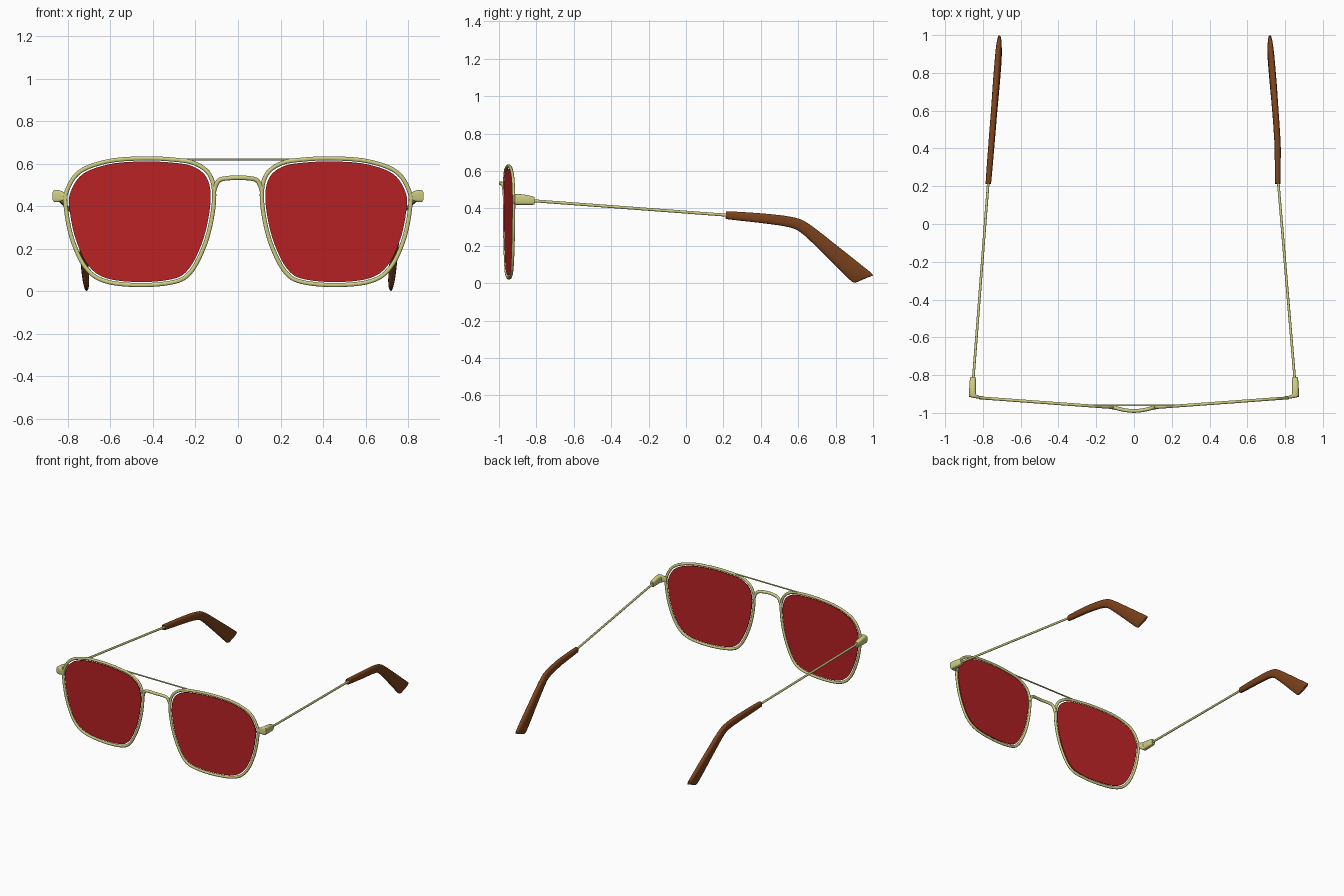
import bpy, bmesh, math
from mathutils import Vector

if "Cube" in bpy.data.objects:
    bpy.data.objects.remove(bpy.data.objects["Cube"])


def material(name, col):
    m = bpy.data.materials.new(name)
    m.diffuse_color = (*col, 1)
    m.use_nodes = True
    m.node_tree.nodes["Principled BSDF"].inputs["Base Color"].default_value = m.diffuse_color
    return m


METAL = material("pale_gold", (0.62, 0.62, 0.23))
RED = material("red_lens", (0.48, 0.016, 0.018))
BROWN = material("brown_tip", (0.2, 0.055, 0.012))


def smooth_path(pts, n, closed=False):
    """Catmull-Rom sampling of tuples of any length."""
    out, k = [], len(pts)
    for i in range(k if closed else k - 1):
        idx = [i - 1, i, i + 1, i + 2]
        a, b, c, d = [pts[j % k] if closed else pts[min(max(j, 0), k - 1)] for j in idx]
        for s in range(n):
            t = s / n
            out.append(tuple(0.5 * (2*q + (r - p)*t + (2*p - 5*q + 4*r - w)*t*t
                                    + (3*q - p - 3*r + w)*t**3)
                             for p, q, r, w in zip(a, b, c, d)))
    if not closed:
        out.append(tuple(pts[-1]))
    return out


def finish(name, bm, mat, angle=40):
    bmesh.ops.recalc_face_normals(bm, faces=bm.faces)
    me = bpy.data.meshes.new(name)
    bm.to_mesh(me)
    bm.free()
    ob = bpy.data.objects.new(name, me)
    bpy.context.collection.objects.link(ob)
    me.materials.append(mat)
    bpy.ops.object.select_all(action='DESELECT')
    ob.select_set(True)
    bpy.context.view_layer.objects.active = ob
    bpy.ops.object.shade_smooth_by_angle(angle=math.radians(angle))
    return ob


def loft(name, sections, mat, sides=20, power=2.0, closed=False):
    """Skin superellipse rings given as (centre, u half axis, v half axis)."""
    bm = bmesh.new()
    rings = []
    for c, u, v in sections:
        ring = []
        for k in range(sides):
            a = 2 * math.pi * (k + 0.5) / sides
            ca, sa = math.cos(a), math.sin(a)
            fu = math.copysign(abs(ca) ** (2 / power), ca)
            fv = math.copysign(abs(sa) ** (2 / power), sa)
            ring.append(bm.verts.new(Vector(c) + Vector(u) * fu + Vector(v) * fv))
        rings.append(ring)
    for i in range(len(rings) if closed else len(rings) - 1):
        r, q = rings[i], rings[(i + 1) % len(rings)]
        for k in range(sides):
            j = (k + 1) % sides
            bm.faces.new((r[k], r[j], q[j], q[k]))
    if not closed:
        bm.faces.new(rings[0])
        bm.faces.new(rings[-1])
    return finish(name, bm, mat)


def wire(name, pts, across, depth, mat, closed=False, normal=(0, 1, 0)):
    """Wire of elliptical section following pts."""
    n, k, secs = Vector(normal), len(pts), []
    for i, p in enumerate(pts):
        a = pts[(i - 1) % k] if closed else pts[max(i - 1, 0)]
        b = pts[(i + 1) % k] if closed else pts[min(i + 1, k - 1)]
        t = (Vector(b) - Vector(a)).normalized()
        u = t.cross(n).normalized()
        secs.append((p, u * across, u.cross(t).normalized() * depth))
    return loft(name, secs, mat, sides=12, closed=closed)


# Rim centre line (x, z) of one eye
RIM = [(0.45, 0.625), (0.31, 0.62), (0.204, 0.602), (0.134, 0.549), (0.112, 0.455),
       (0.129, 0.315), (0.167, 0.192), (0.225, 0.088), (0.30, 0.044), (0.462, 0.029),
       (0.627, 0.048), (0.718, 0.113), (0.78, 0.244), (0.809, 0.385), (0.806, 0.47),
       (0.744, 0.563), (0.61, 0.612)]
outline = smooth_path(RIM, 6, True)


def plane_y(x):
    return -0.98 + 0.073 * abs(x)


# Tip profile: top y, z, bottom y, z, half width
TIP = [(0.222, 0.378, 0.22, 0.347, 0.012), (0.235, 0.384, 0.23, 0.341, 0.015),
       (0.445, 0.37, 0.43, 0.318, 0.0165), (0.585, 0.35, 0.545, 0.30, 0.0165),
       (0.66, 0.315, 0.612, 0.272, 0.017), (0.79, 0.215, 0.714, 0.178, 0.018),
       (0.94, 0.096, 0.83, 0.063, 0.017), (0.998, 0.048, 0.882, 0.012, 0.012),
       (0.985, 0.036, 0.905, 0.002, 0.006)]

for side, s in (("left", -1), ("right", 1)):
    # Rim
    wire(side + "_rim", [(s * x, plane_y(x), z) for x, z in outline],
         0.010, 0.008, METAL, True, (-0.073 * s, 1, 0))

    # Lens: thin plate slightly smaller than the rim
    bm = bmesh.new()
    cx, cz = 0.458, 0.327
    loops = []
    for off in (-0.003, 0.003):
        vs = []
        for x, z in outline:
            lx, lz = cx + (x - cx) * 0.952, cz + (z - cz) * 0.952
            vs.append(bm.verts.new((s * lx, plane_y(lx) + off, lz)))
        bm.faces.new(vs)
        loops.append(vs)
    f, b = loops
    for i in range(len(f)):
        j = (i + 1) % len(f)
        bm.faces.new((f[i], f[j], b[j], b[i]))
    finish(side + "_lens", bm, RED)

    # End piece wrapping from the rim back to the hinge
    ends = [(0.802, -0.92, 0.447, 0, -0.008, 0.019), (0.828, -0.916, 0.447, 0, -0.008, 0.022),
            (0.842, -0.911, 0.448, 0.006, -0.010, 0.028),
            (0.8545, -0.904, 0.448, 0.0185, -0.011, 0.029),
            (0.8545, -0.87, 0.447, 0.018, 0, 0.028), (0.853, -0.82, 0.442, 0.016, 0, 0.023),
            (0.853, -0.81, 0.441, 0.013, 0, 0.019)]
    loft(side + "_end_piece",
         [((s * x, y, z), (s * ux, uy, 0), (0, 0, h)) for x, y, z, ux, uy, h in ends],
         METAL, power=3.5)

    # Temple wire
    tx = 0.77 if s < 0 else 0.762
    wire(side + "_temple", [(s * 0.851, -0.82, 0.441), (s * tx, 0.24, 0.362)],
         0.007, 0.008, METAL, normal=(0, 0, 1))

    # Temple tip, bent down behind the ear
    secs = []
    for ty, tz, by, bz, w in smooth_path(TIP, 5):
        y = (ty + by) / 2
        if s < 0:
            x = 0.77 - 0.06 * (y - 0.23) / 0.75
        else:
            x = 0.761 - 0.044 * (max(0, y - 0.4) / 0.57) ** 1.2
        secs.append(((s * x, y, (tz + bz) / 2), (w, 0, 0),
                     (0, (ty - by) / 2, (tz - bz) / 2)))
    loft(side + "_temple_tip", secs, BROWN, power=2.6)

# Nose bridge
half = [(0.113, -0.971, 0.47), (0.103, -0.973, 0.502), (0.085, -0.977, 0.524),
        (0.05, -0.985, 0.532), (0, -0.99, 0.534)]
arch = [(-x, y, z) for x, y, z in half] + half[-2::-1]
wire("nose_bridge", smooth_path(arch, 5), 0.011, 0.010, METAL)

# Straight brow bar
wire("brow_bar", [(-0.29, -0.96, 0.621), (0.29, -0.96, 0.621)], 0.005, 0.005, METAL)
